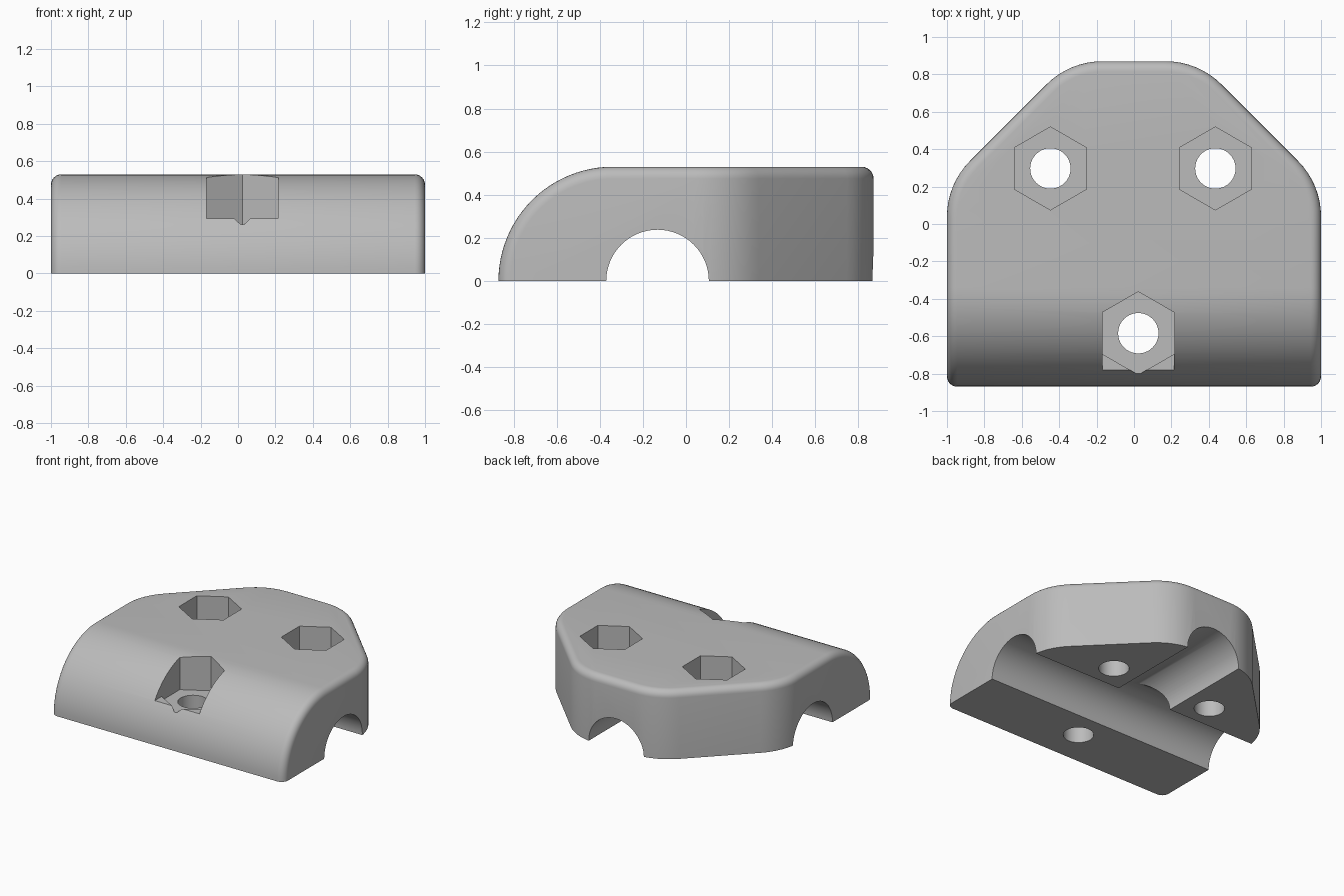
import bpy
import bmesh
from math import sin, cos, pi, radians
from mathutils import Matrix

if "Cube" in bpy.data.objects:
    bpy.data.objects.remove(bpy.data.objects["Cube"], do_unlink=True)

H = 0.53          # block height, also the radius of the rounded front
EDGE = 0.055      # small edge fillet
CORNER = 0.42     # fillet of the plan corners
FRONT_Y = -0.34   # axis of the rounded front
BACK_Y = 0.87

grey = bpy.data.materials.new("grey plastic")
grey.use_nodes = True
grey.diffuse_color = (0.5, 0.5, 0.5, 1)
grey.node_tree.nodes["Principled BSDF"].inputs["Base Color"].default_value = (0.5, 0.5, 0.5, 1)


def finish(name, bm):
    bmesh.ops.recalc_face_normals(bm, faces=bm.faces)
    mesh = bpy.data.meshes.new(name)
    bm.to_mesh(mesh)
    bm.free()
    mesh.materials.append(grey)
    obj = bpy.data.objects.new(name, mesh)
    bpy.context.collection.objects.link(obj)
    return obj


def make_body():
    """Convex block: rounded front, chamfered back, filleted upper edges."""
    bm = bmesh.new()
    # centres of the plan fillets, with the start angle of each 45 degree arc
    arcs = [(1 - CORNER, 0.04, 0), (0.17, BACK_Y - CORNER, pi / 4)]
    steps = 6
    for s in (-1, 1):
        for i in range(steps + 1):
            a = pi / 2 * i / steps
            wall, top = EDGE * (1 - cos(a)), EDGE * (1 - sin(a))
            levels = [H - top] + ([0] if i == 0 else [])
            for cx, cy, start in arcs:
                for k in range(9):
                    t = start + pi / 4 * k / 8
                    r = CORNER - wall
                    for z in levels:
                        bm.verts.new((s * (cx + r * cos(t)), cy + r * sin(t), z))
            for k in range(25):
                t = pi / 2 * k / 24
                r = H - top
                bm.verts.new((s * (1 - wall), FRONT_Y - r * cos(t), r * sin(t)))
    hull = bmesh.ops.convex_hull(bm, input=bm.verts[:])
    spare = {v for v in hull["geom_interior"] + hull["geom_unused"]
             if isinstance(v, bmesh.types.BMVert)}
    bmesh.ops.delete(bm, geom=list(spare), context='VERTS')
    bmesh.ops.dissolve_limit(bm, angle_limit=radians(0.2), verts=bm.verts[:], edges=bm.edges[:])
    return finish("clamp_body", bm)


def prism(name, sides, radius, length, matrix):
    bm = bmesh.new()
    bmesh.ops.create_cone(bm, cap_ends=True, segments=sides, radius1=radius,
                          radius2=radius, depth=length, matrix=matrix)
    return finish(name, bm)


def move(x, y, z):
    return Matrix.Translation((x, y, z))


body = make_body()
cutters = []

# crossing rod channels in the underside
cutters.append(prism("cross_channel", 64, 0.238, 3,
                     move(0, -0.132, 0) @ Matrix.Rotation(pi / 2, 4, 'Y')))
cutters.append(prism("back_channel", 64, 0.236, 1.4,
                     move(-0.006, -0.132 + 0.7, 0) @ Matrix.Rotation(pi / 2, 4, 'X')))

# bolt holes with hexagonal nut pockets
FLOOR = 0.263
for name, x, y in (("right", -0.447, 0.297), ("left", 0.435, 0.297), ("front", 0.023, -0.584)):
    cutters.append(prism(name + "_bolt_hole", 40, 0.108, 2, move(x, y, 0)))
    cutters.append(prism(name + "_nut_pocket", 6, 0.222, 1, move(x, y, FLOOR + 0.5)))

# open slot in front of the front nut pocket
slot = bmesh.new()
bmesh.ops.create_cube(slot, size=1, matrix=move(0.023, -0.884, 0.795)
                      @ Matrix.Diagonal((0.384, 0.6, 1, 1)))
cutters.append(finish("front_slot", slot))

for cutter in cutters:
    cutter.hide_render = True
    mod = body.modifiers.new(cutter.name, 'BOOLEAN')
    mod.operation = 'DIFFERENCE'
    mod.solver = 'EXACT'
    mod.object = cutter

# bake the cuts and drop the cutters
bpy.context.view_layer.update()
depsgraph = bpy.context.evaluated_depsgraph_get()
cut_mesh = bpy.data.meshes.new_from_object(body.evaluated_get(depsgraph))
body.modifiers.clear()
body.data = cut_mesh
cut_mesh.materials.clear()
cut_mesh.materials.append(grey)
for poly in cut_mesh.polygons:
    poly.material_index = 0
for cutter in cutters:
    bpy.data.objects.remove(cutter, do_unlink=True)

bpy.ops.object.select_all(action='DESELECT')
body.select_set(True)
bpy.context.view_layer.objects.active = body
bpy.ops.object.shade_smooth_by_angle(angle=radians(25))
